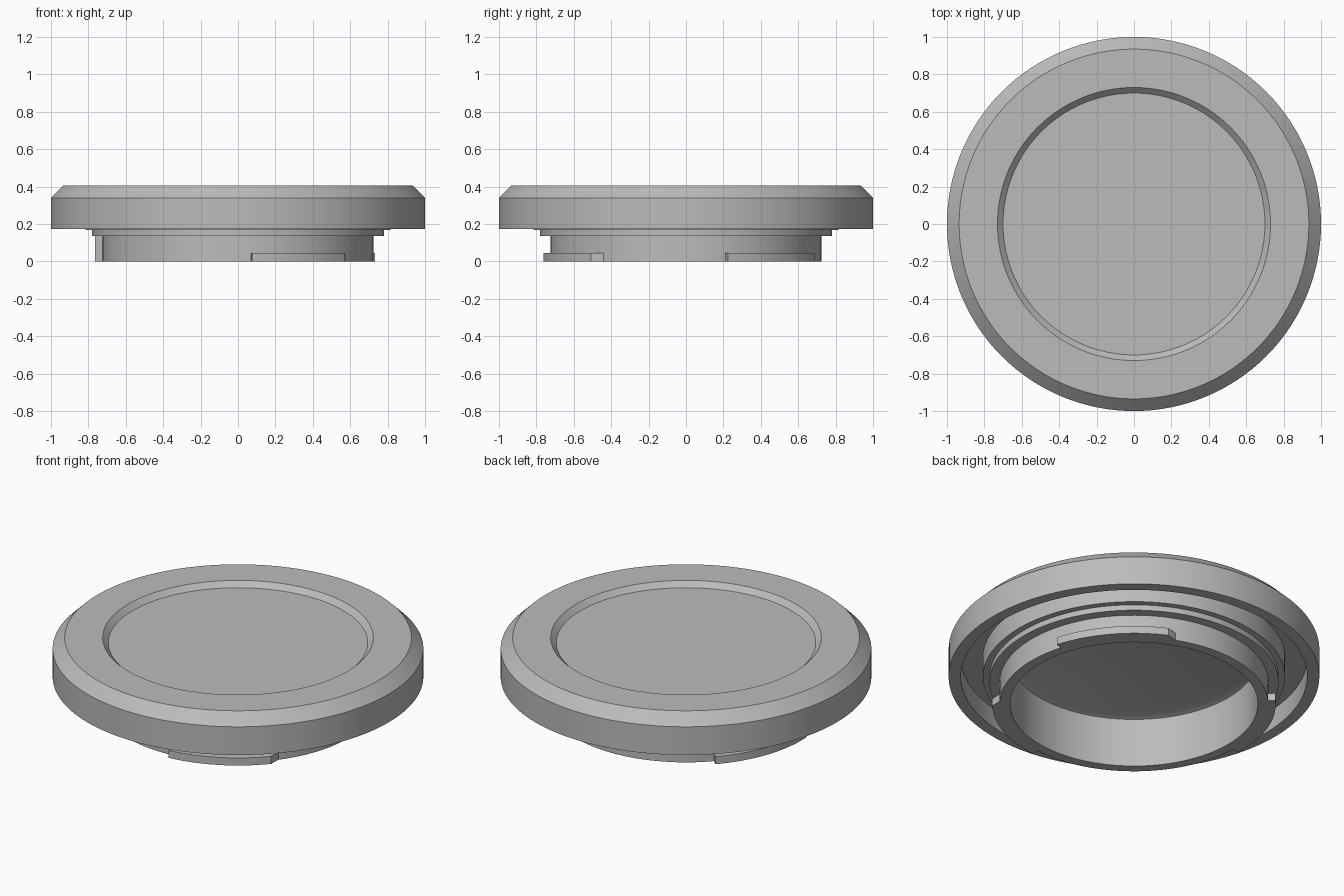
import bpy, bmesh
from math import radians, cos, sin

cube = bpy.data.objects.get("Cube")
if cube:
    bpy.data.objects.remove(cube)

grey = bpy.data.materials.new("mid_grey_plastic")
grey.use_nodes = True
colour = (0.5, 0.5, 0.5, 1)
grey.diffuse_color = colour
grey.node_tree.nodes["Principled BSDF"].inputs["Base Color"].default_value = colour


def finish(bm, name):
    """Turn a bmesh into a shaded, coloured object."""
    bmesh.ops.remove_doubles(bm, verts=bm.verts, dist=0.0001)
    bmesh.ops.recalc_face_normals(bm, faces=bm.faces)
    mesh = bpy.data.meshes.new(name)
    bm.to_mesh(mesh)
    bm.free()
    mesh.materials.append(grey)
    obj = bpy.data.objects.new(name, mesh)
    bpy.context.collection.objects.link(obj)
    bpy.ops.object.select_all(action='DESELECT')
    obj.select_set(True)
    bpy.context.view_layer.objects.active = obj
    bpy.ops.object.shade_smooth_by_angle(angle=radians(25))
    return obj


def lathe(name, profile, steps=128):
    """Revolve an (r, z) profile around the z axis."""
    bm = bmesh.new()
    verts = [bm.verts.new((r, 0, z)) for r, z in profile]
    edges = [bm.edges.new(pair) for pair in zip(verts, verts[1:])]
    bmesh.ops.spin(bm, geom=verts + edges, cent=(0, 0, 0), axis=(0, 0, 1),
                   angle=radians(360), steps=steps, use_merge=True)
    return finish(bm, name)


def arc_tab(name, start, end, height, taper=0, inner=0.70, outer=0.765, root=0.725):
    """Curved lug between two angles, with an optional ramp at its end."""
    steps = 16
    angles = [start + (end - start) * i / steps for i in range(steps + 1)]
    rim = [(outer, a) for a in angles]
    if taper:
        rim.append((root, end + taper))
    back = [(inner, a) for r, a in reversed(rim)]
    bm = bmesh.new()
    base = bm.faces.new([bm.verts.new((r * cos(radians(a)), r * sin(radians(a)), 0))
                         for r, a in rim + back])
    top = bmesh.ops.extrude_face_region(bm, geom=[base])["geom"]
    bmesh.ops.translate(bm, vec=(0, 0, height),
                        verts=[g for g in top if isinstance(g, bmesh.types.BMVert)])
    return finish(bm, name)


# Cap: dished top, bevelled rim, hollow underside, stepped collar and tube
lathe("cap_body", [
    (0, 0.375), (0.70, 0.375), (0.73, 0.405),
    (0.935, 0.405), (1.0, 0.34), (1.0, 0.172),
    (0.935, 0.172), (0.935, 0.29), (0.815, 0.29),
    (0.815, 0.168), (0.78, 0.168), (0.78, 0.135),
    (0.725, 0.135), (0.725, 0), (0.668, 0),
    (0.668, 0.29), (0.64, 0.30), (0, 0.30)])

# Bayonet lugs around the foot of the tube
arc_tab("front_lug", 275.6, 318.5, 0.045, taper=4)
arc_tab("back_lug", 17, 64, 0.045, taper=4)
arc_tab("side_lug", 137, 183, 0.045)

# Full-height stop at the end of the side lug
arc_tab("lug_stop", 173, 183, 0.14)
